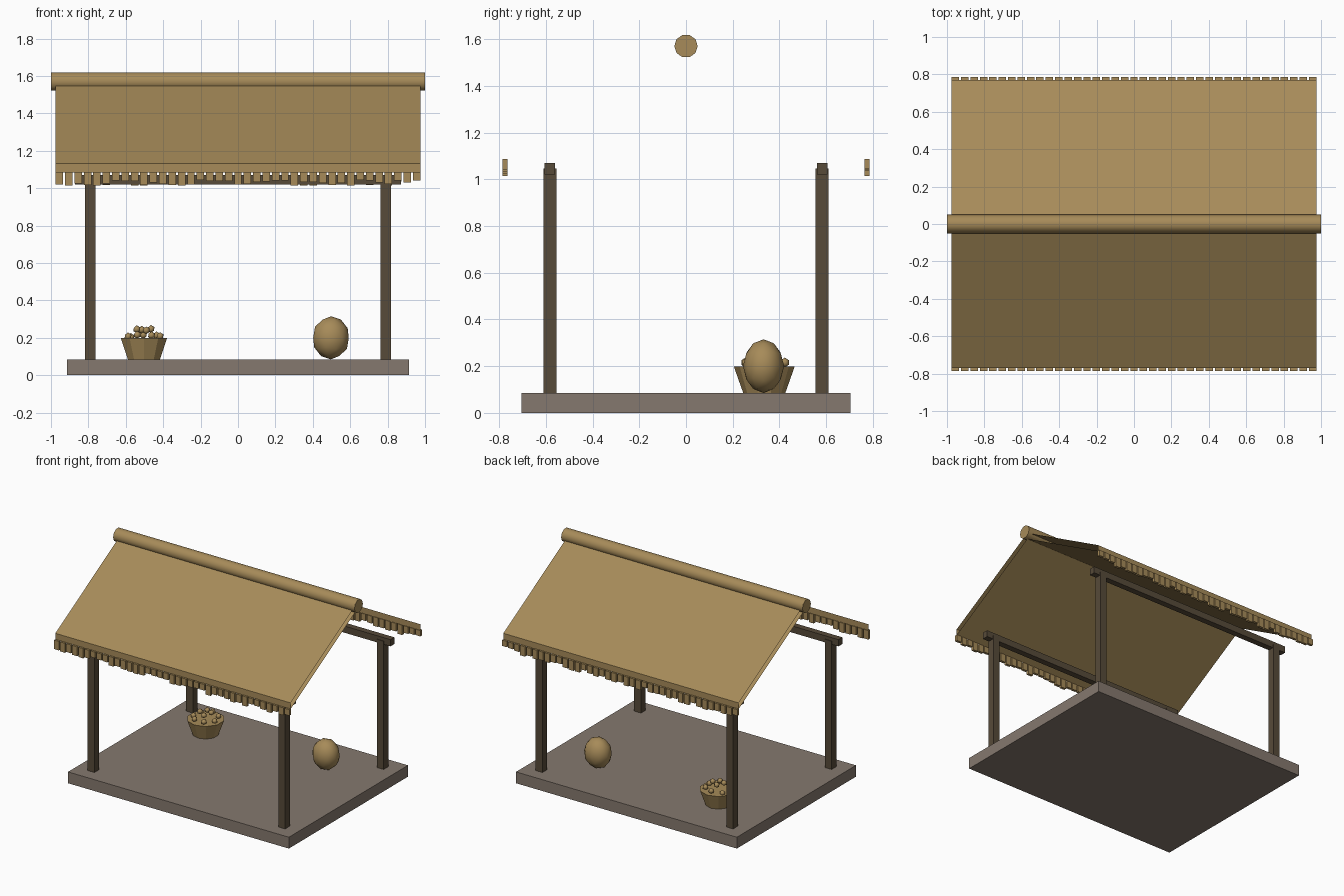
import bpy, bmesh, math, random
from mathutils import Matrix

if "Cube" in bpy.data.objects:
    bpy.data.objects.remove(bpy.data.objects["Cube"])

random.seed(4)


def material(name, rgb):
    m = bpy.data.materials.new(name)
    m.diffuse_color = (*rgb, 1)
    m.use_nodes = True
    m.node_tree.nodes["Principled BSDF"].inputs["Base Color"].default_value = m.diffuse_color
    return m


STRAW = material("straw", (0.385, 0.258, 0.100))
WOOD = material("dark_wood", (0.095, 0.069, 0.041))
STONE = material("grey_brown_stone", (0.235, 0.190, 0.156))


def finish(name, bm, mat, smooth=None):
    bmesh.ops.recalc_face_normals(bm, faces=bm.faces)
    mesh = bpy.data.meshes.new(name)
    bm.to_mesh(mesh)
    bm.free()
    ob = bpy.data.objects.new(name, mesh)
    bpy.context.collection.objects.link(ob)
    mesh.materials.append(mat)
    if smooth:
        bpy.ops.object.select_all(action='DESELECT')
        ob.select_set(True)
        bpy.context.view_layer.objects.active = ob
        bpy.ops.object.shade_smooth_by_angle(angle=math.radians(smooth))
    return ob


def add_box(bm, x0, x1, y0, y1, z0, z1):
    mat = (Matrix.Translation(((x0 + x1) / 2, (y0 + y1) / 2, (z0 + z1) / 2))
           @ Matrix.Diagonal((x1 - x0, y1 - y0, z1 - z0, 1)))
    bmesh.ops.create_cube(bm, size=1, matrix=mat)


def box(name, mat, *bounds):
    bm = bmesh.new()
    add_box(bm, *bounds)
    return finish(name, bm, mat)


# Platform
box("platform", STONE, -0.915, 0.915, -0.705, 0.705, 0, 0.085)

# Posts and the long beams they carry
for sy, depth in ((-1, "front"), (1, "back")):
    y = 0.583 * sy
    for sx, side in ((-1, "left"), (1, "right")):
        x = 0.79 * sx
        box(f"{depth}_{side}_post", WOOD, x - 0.028, x + 0.028,
            y - 0.028, y + 0.028, 0.085, 1.045)
    box(f"{depth}_beam", WOOD, -0.872, 0.872, y - 0.023, y + 0.023, 1.02, 1.07)

# Roof: chevron profile swept along x, open at both gable ends
profile = [(-0.77, 1.085), (-0.77, 1.132), (0, 1.57),
           (0.77, 1.132), (0.77, 1.085), (0, 1.523)]
bm = bmesh.new()
ends = [[bm.verts.new((x, y, z)) for y, z in profile] for x in (-0.975, 0.975)]
for i in range(len(profile)):
    j = (i + 1) % len(profile)
    bm.faces.new((ends[0][i], ends[0][j], ends[1][j], ends[1][i]))
finish("thatch_roof", bm, STRAW)

# Ridge roll
bm = bmesh.new()
bmesh.ops.create_cone(bm, cap_ends=True, segments=10, radius1=0.05, radius2=0.05,
                      depth=2, matrix=Matrix.Translation((0, 0, 1.57))
                      @ Matrix.Rotation(math.pi / 2, 4, 'Y'))
finish("ridge_roll", bm, STRAW, 50)

# Ragged straw fringe under both eaves
for sy, depth in ((-1, "front"), (1, "back")):
    bm = bmesh.new()
    for i in range(39):
        x = -0.955 + i * 1.91 / 38
        y = 0.775 * sy
        add_box(bm, x - 0.02, x + 0.02, y - 0.01, y + 0.01,
                random.uniform(1.012, 1.045), 1.087)
    finish(f"{depth}_fringe", bm, STRAW)

# Basket with a shallow filled top
BX, BY = -0.503, 0.335
bm = bmesh.new()
bmesh.ops.create_cone(bm, cap_ends=True, segments=10, radius1=0.09, radius2=0.13,
                      depth=0.113, matrix=Matrix.Translation((BX, BY, 0.1415)))
finish("basket", bm, STRAW)

# Small round goods heaped in the basket
bm = bmesh.new()
for count, radius, height in ((7, 0.088, 0.208), (4, 0.04, 0.24)):
    for i in range(count):
        a = 2 * math.pi * i / count + radius * 8
        bmesh.ops.create_icosphere(
            bm, subdivisions=1, radius=0.021, matrix=Matrix.Translation(
                (BX + radius * math.cos(a), BY + radius * math.sin(a),
                 height + random.uniform(-0.004, 0.008))))
finish("basket_goods", bm, STRAW, 50)

# Rounded sack
bm = bmesh.new()
bmesh.ops.create_icosphere(bm, subdivisions=2, radius=1,
                           matrix=Matrix.Translation((0.497, 0.332, 0.2))
                           @ Matrix.Diagonal((0.1, 0.088, 0.115, 1)))
finish("sack", bm, STRAW, 60)
